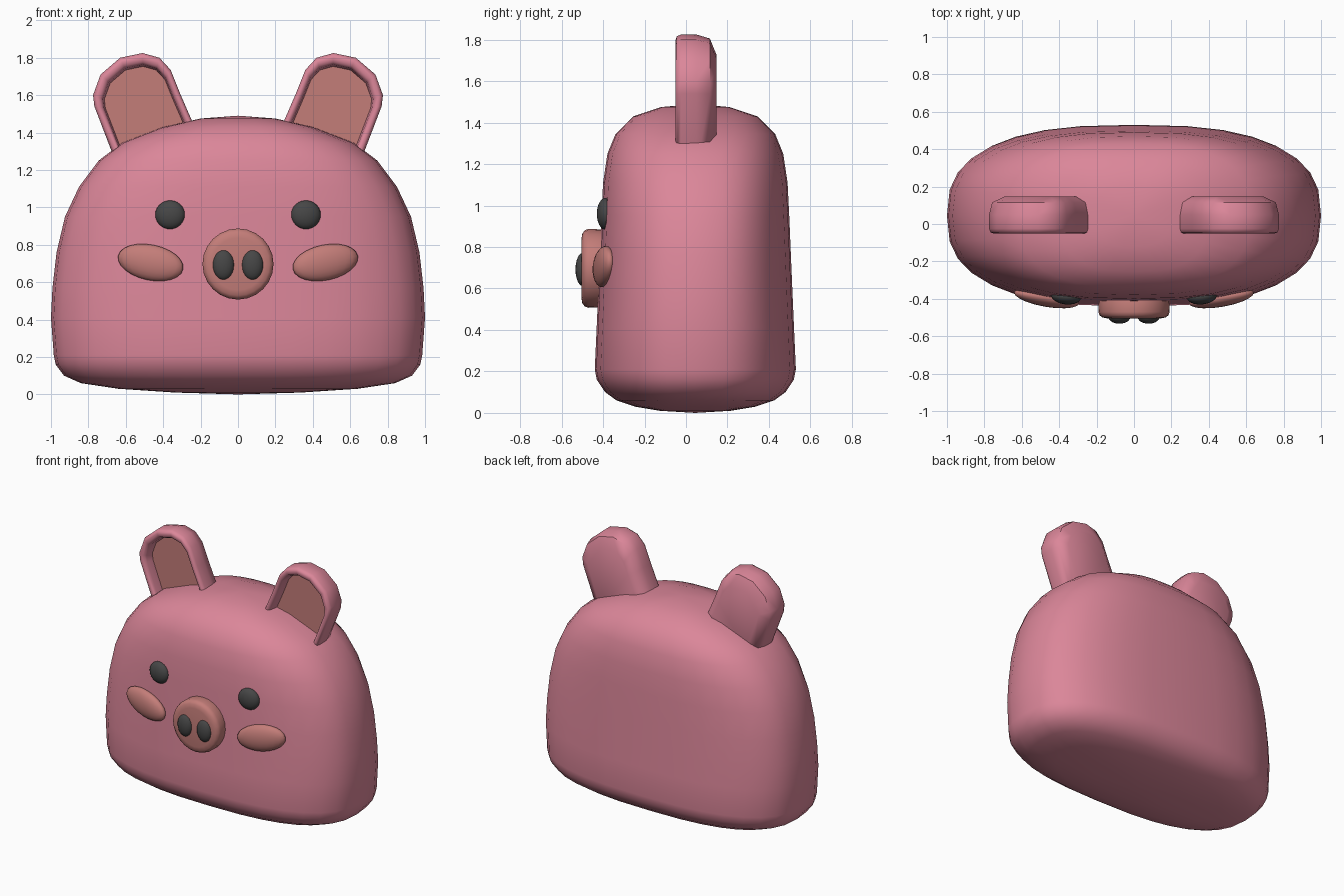
import bpy, bmesh, math
from mathutils import Matrix

if "Cube" in bpy.data.objects:
    bpy.data.objects.remove(bpy.data.objects["Cube"])


def material(name, rgb):
    m = bpy.data.materials.new(name)
    m.diffuse_color = (*rgb, 1)
    m.use_nodes = True
    m.node_tree.nodes["Principled BSDF"].inputs["Base Color"].default_value = m.diffuse_color
    return m


PINK = material("pink", (0.71, 0.24, 0.32))
BLUSH = material("blush brown", (0.55, 0.205, 0.19))
DARK = material("charcoal", (0.062, 0.062, 0.062))


def finish(name, bm, mats, angle=60, mirror=False):
    bmesh.ops.recalc_face_normals(bm, faces=bm.faces)
    me = bpy.data.meshes.new(name)
    bm.to_mesh(me)
    bm.free()
    for m in mats:
        me.materials.append(m)
    me.polygons.foreach_set("use_smooth", [True] * len(me.polygons))
    me.set_sharp_from_angle(angle=math.radians(angle))
    ob = bpy.data.objects.new(name, me)
    bpy.context.collection.objects.link(ob)
    if mirror:
        ob.modifiers.new("mirror", "MIRROR")
    return ob


def bridge(bm, rings):
    """Skin a list of equal-length vertex rings."""
    for a, b in zip(rings, rings[1:]):
        n = len(a)
        for i in range(n):
            j = (i + 1) % n
            bm.faces.new((a[i], a[j], b[j], b[i]))


def loft(levels, n, segs):
    """Stack of superellipse rings (z, half width, half depth), poles closed."""
    bm = bmesh.new()
    rings = []
    for z, w, d in levels:
        ring = []
        for k in range(segs):
            t = 2 * math.pi * k / segs
            c, s = math.cos(t), math.sin(t)
            ring.append(bm.verts.new((w * math.copysign(abs(c) ** (2 / n), c),
                                      d * math.copysign(abs(s) ** (2 / n), s), z)))
        rings.append(ring)
    bridge(bm, rings)
    for ring, z in ((rings[0], levels[0][0]), (rings[-1], levels[-1][0])):
        if levels[0][1] < 0.05:      # rounded end: collapse to a pole
            bmesh.ops.pointmerge(bm, verts=ring, merge_co=(0, 0, z))
        else:
            bm.faces.new(ring)
    return bm


def ellipsoid(name, loc, radii, mat, tilt=0.0, yaw=0.0):
    bm = bmesh.new()
    bmesh.ops.create_uvsphere(bm, u_segments=20, v_segments=12, radius=1)
    bm.transform(Matrix.Translation(loc) @ Matrix.Rotation(yaw, 4, 'Z')
                 @ Matrix.Rotation(tilt, 4, 'Y') @ Matrix.Diagonal((*radii, 1)))
    return finish(name, bm, [mat], 180, mirror=True)


# Body: rounded arch, slightly deeper at the bottom
body = loft([(0, .01, .005), (.01, .34, .17), (.03, .64, .29), (.06, .84, .38),
             (.1, .93, .435), (.16, .975, .475), (.21, .985, .485),
             (.41, 1, .476), (.57, .992, .469), (.76, .97, .461),
             (.95, .925, .453), (1.11, .85, .445), (1.25, .745, .424),
             (1.345, .62, .385), (1.43, .4, .3), (1.475, .2, .165),
             (1.49, .01, .01)], 2.65, 32)
body.transform(Matrix.Translation((0, .045, 0)))
finish("body", body, [PINK], 180)

# Ears: outline swept through depth with a recessed inner panel
outline = [(.2, 1.36), (.245, 1.46), (.31, 1.61), (.36, 1.735), (.42, 1.8),
           (.51, 1.825), (.63, 1.8), (.735, 1.71), (.775, 1.6), (.768, 1.54),
           (.63, 1.18)]
ear = bmesh.new()
steps = [(.147, .70), (.115, .94), (.05, 1), (-.025, 1), (-.045, .97),
         (-.05, .92), (-.045, .85), (-.025, .81), (.03, .78)]
rings = [[ear.verts.new((.5 + (x - .5) * s, y, 1.5 + (z - 1.5) * s))
          for x, z in outline] for y, s in steps]
bridge(ear, rings)
ear.faces.new(rings[0])
ear.faces.new(rings[-1]).material_index = 1
finish("ears", ear, [PINK, BLUSH], 50, mirror=True)

# Snout: short rounded disc facing forward
snout = loft([(.34, .17, .17), (.41, .188, .188), (.47, .19, .19), (.488, .184, .184),
              (.5, .168, .168), (.505, .14, .14)], 2, 24)
snout.transform(Matrix.Translation((0, 0, .697)) @ Matrix.Rotation(math.pi / 2, 4, 'X'))
finish("snout", snout, [BLUSH], 60)

# Face details, mirrored in pairs
ellipsoid("nostrils", (.078, -.498, .692), (.058, .035, .08), DARK)
ellipsoid("eyes", (.363, -.388, .96), (.08, .042, .077), DARK, yaw=.1)
ellipsoid("cheeks", (.467, -.395, .705), (.18, .048, .095), BLUSH, tilt=-.2, yaw=.17)
